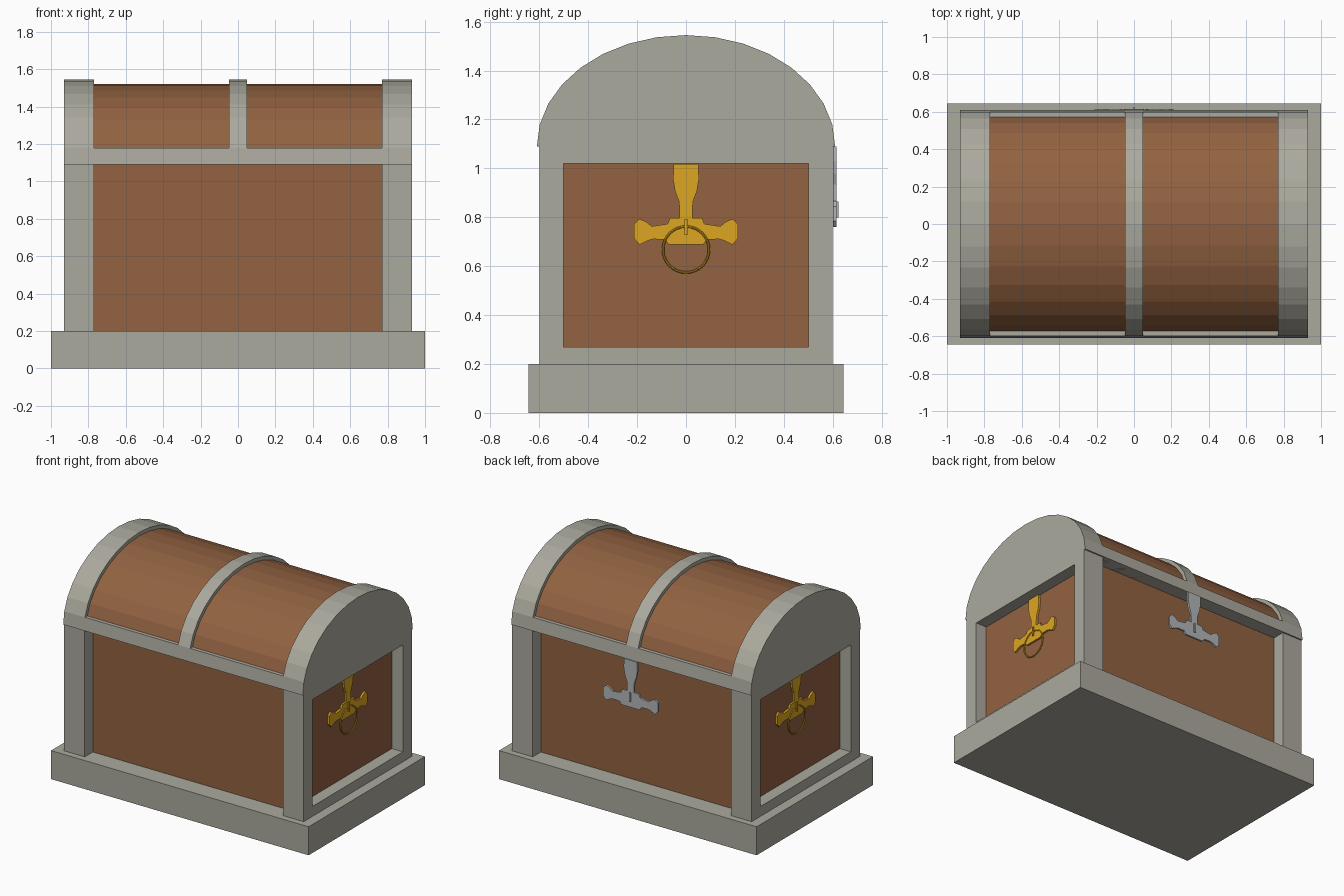
import bpy, bmesh, math
from mathutils import Matrix, Vector

cube = bpy.data.objects.get("Cube")
if cube:
    bpy.data.objects.remove(cube, do_unlink=True)


def material(name, r, g, b):
    m = bpy.data.materials.new(name)
    m.use_nodes = True
    m.diffuse_color = (r, g, b, 1)
    m.node_tree.nodes["Principled BSDF"].inputs["Base Color"].default_value = (r, g, b, 1)
    return m


STONE = material("stone grey trim", 0.41, 0.40, 0.34)
WOOD = material("brown wood", 0.287, 0.122, 0.053)
GOLD = material("gold", 0.72, 0.38, 0.016)
STEEL = material("steel grey", 0.45, 0.46, 0.48)


def finish(name, bm, mat):
    bmesh.ops.recalc_face_normals(bm, faces=bm.faces)
    me = bpy.data.meshes.new(name)
    bm.to_mesh(me)
    bm.free()
    me.materials.append(mat)
    ob = bpy.data.objects.new(name, me)
    bpy.context.collection.objects.link(ob)
    return ob


def box(name, x, y, z, mat):
    """Box from (low, high) ranges on each axis."""
    bm = bmesh.new()
    size = [r[1] - r[0] for r in (x, y, z)]
    mid = Vector([(r[0] + r[1]) / 2 for r in (x, y, z)])
    bmesh.ops.create_cube(bm, size=1, matrix=Matrix.Translation(mid) @ Matrix.Diagonal((*size, 1)))
    return finish(name, bm, mat)


def prism(name, outline, lo, hi, mat):
    """Extrude a (y, z) outline along x."""
    bm = bmesh.new()
    face = bm.faces.new([bm.verts.new((lo, y, z)) for y, z in outline])
    new = bmesh.ops.extrude_face_region(bm, geom=[face])["geom"]
    verts = [g for g in new if isinstance(g, bmesh.types.BMVert)]
    bmesh.ops.translate(bm, verts=verts, vec=(hi - lo, 0, 0))
    return finish(name, bm, mat)


def arch(half_width, height, steps=16):
    angles = [math.pi * i / steps for i in range(steps + 1)]
    return [(half_width * math.cos(a), LID_Z + height * math.sin(a)) for a in angles]


BASE_Z, LID_Z = 0.2, 1.09
PANEL_X, PANEL_Y = 0.845, 0.51

# Plinth and wooden body
box("base", (-1, 1), (-0.645, 0.645), (0, BASE_Z), STONE)
box("body", (-PANEL_X, PANEL_X), (-PANEL_Y, PANEL_Y), (BASE_Z, LID_Z), WOOD)

# Corner posts and end frame rails
for side, sx in (("left", 1), ("right", -1)):
    xs = sorted((sx * 0.77, sx * 0.93))
    for end, sy in (("front", -1), ("back", 1)):
        box(f"{end}_{side}_post", xs, sorted((sy * 0.5, sy * 0.6)), (BASE_Z, LID_Z), STONE)
    box(f"{side}_lower_rail", xs, (-0.5, 0.5), (BASE_Z, 0.27), STONE)
    box(f"{side}_upper_rail", xs, (-0.5, 0.5), (1.02, LID_Z), STONE)

# Arched lid: wood barrel, three bands and the straight rim
outer = arch(0.61, 0.455)
prism("lid_barrel", arch(0.585, 0.43), -0.78, 0.78, WOOD)
prism("lid_left_band", outer, 0.77, 0.93, STONE)
prism("lid_right_band", outer, -0.93, -0.77, STONE)
prism("lid_middle_band", outer, -0.047, 0.047, STONE)
prism("lid_rim", outer[:2] + outer[-2:], -0.77, 0.77, STONE)

# Cross-shaped fitting outline, origin at its top centre
half = [(0.05, 0), (0.053, -0.06), (0.045, -0.11), (0.028, -0.155), (0.026, -0.22),
        (0.065, -0.22), (0.075, -0.245), (0.14, -0.255), (0.165, -0.235), (0.19, -0.225),
        (0.212, -0.245), (0.212, -0.305), (0.19, -0.33), (0.16, -0.315), (0.135, -0.307),
        (0.085, -0.31), (0.07, -0.33)]
cross = half + [(-y, z) for y, z in reversed(half)]


def fitting(name, mat, place, ring):
    """Plate with a staple, facing +x before it is placed."""
    parts = [prism(name + "_plate", cross, 0, 0.014, mat),
             prism(name + "_staple", [(-0.006, -0.29), (0.006, -0.29), (0.006, -0.225),
                                      (-0.006, -0.225)], 0.01, 0.022, mat)]
    if ring:
        bpy.ops.mesh.primitive_torus_add(major_radius=0.094, minor_radius=0.005,
                                         major_segments=32, minor_segments=8)
        torus = bpy.context.object
        torus.name = name + "_ring"
        torus.data.name = torus.name
        torus.data.materials.append(mat)
        torus.data.transform(Matrix.Translation((0.016, 0, -0.35))
                             @ Matrix.Rotation(math.pi / 2, 4, "Y"))
        bpy.ops.object.shade_smooth_by_angle()
        parts.append(torus)
    for ob in parts:
        ob.data.transform(place)


# Gold ring handles on the ends, steel hasp hanging from the back rim
left = Matrix.Translation((PANEL_X, 0, 1.018))
fitting("left_handle", GOLD, left, True)
fitting("right_handle", GOLD, Matrix.Rotation(math.pi, 4, "Z") @ left, True)
fitting("hasp", STEEL, Matrix.Translation((0, 0.602, LID_Z)) @ Matrix.Rotation(math.pi / 2, 4, "Z"), False)
